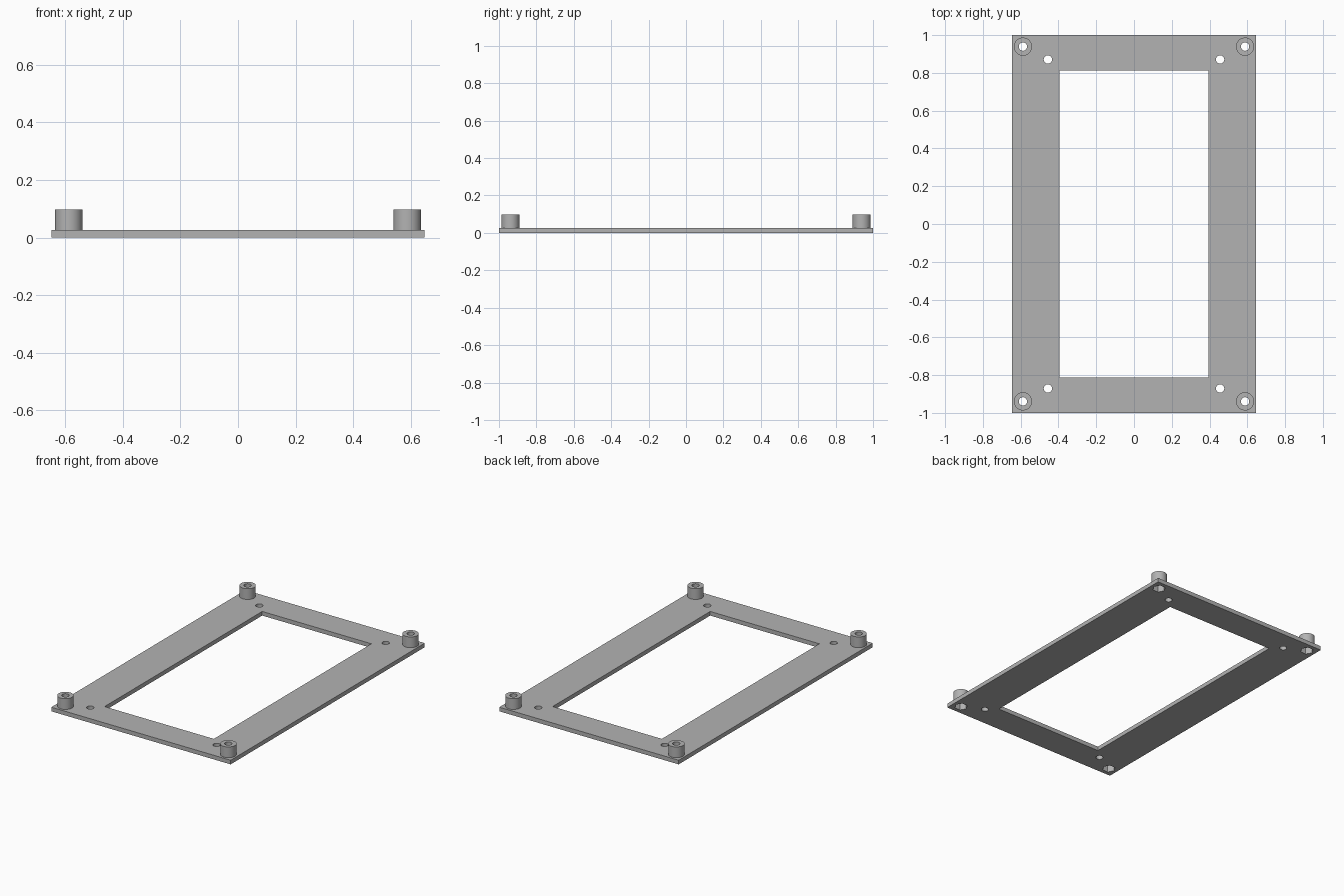
import bpy
import math

cube = bpy.data.objects.get("Cube")
if cube:
    bpy.data.objects.remove(cube, do_unlink=True)

# Main dimensions
HALF_X, HALF_Y, PLATE_H = 0.647, 1.0, 0.027
WIN_X, WIN_Y = 0.394, 0.812
POST_X, POST_Y, POST_R, POST_TOP = 0.588, 0.939, 0.048, 0.097
PILOT_X, PILOT_Y = 0.456, 0.871
HOLE_R, NUT_R, NUT_TOP = 0.022, 0.040, 0.050
CORNERS = [(sx, sy) for sx in (-1, 1) for sy in (-1, 1)]

grey = bpy.data.materials.new("plain_grey")
grey.use_nodes = True
COLOUR = (0.45, 0.45, 0.45, 1)
grey.diffuse_color = COLOUR
grey.node_tree.nodes["Principled BSDF"].inputs["Base Color"].default_value = COLOUR


def box(name, hx, hy, z0, z1):
    bpy.ops.mesh.primitive_cube_add(size=1, location=(0, 0, (z0 + z1) / 2))
    ob = bpy.context.object
    ob.name = name
    ob.scale = (2 * hx, 2 * hy, z1 - z0)
    bpy.ops.object.transform_apply(location=True, rotation=False, scale=True)
    return ob


def prism(name, x, y, r, z0, z1, sides=40, turn=0):
    bpy.ops.mesh.primitive_cylinder_add(vertices=sides, radius=r, depth=z1 - z0,
                                        location=(x, y, (z0 + z1) / 2),
                                        rotation=(0, 0, turn))
    ob = bpy.context.object
    ob.name = name
    return ob


def cut(ob, cutters):
    """Subtract each cutter from the part, then discard the cutters."""
    bpy.context.view_layer.objects.active = ob
    for c in cutters:
        c.hide_render = True
        mod = ob.modifiers.new("cut", "BOOLEAN")
        mod.operation = "DIFFERENCE"
        mod.solver = "EXACT"
        mod.object = c
        bpy.ops.object.modifier_apply(modifier=mod.name)
    for c in cutters:
        bpy.data.objects.remove(c, do_unlink=True)


def finish(ob):
    ob.data.materials.clear()
    ob.data.materials.append(grey)
    bpy.ops.object.select_all(action="DESELECT")
    ob.select_set(True)
    bpy.context.view_layer.objects.active = ob
    bpy.ops.object.shade_smooth_by_angle(angle=math.radians(30))


def nut_pocket(x, y):
    return prism("nut_cutter", x, y, NUT_R, -0.1, NUT_TOP, 6, math.radians(30))


# Flat frame with window, pilot holes and hexagonal nut pockets
frame = box("frame_plate", HALF_X, HALF_Y, 0, PLATE_H)
cutters = [box("window_cutter", WIN_X, WIN_Y, -0.1, 0.1)]
for sx, sy in CORNERS:
    cutters.append(prism("pilot_cutter", sx * PILOT_X, sy * PILOT_Y, HOLE_R, -0.1, 0.1))
    cutters.append(nut_pocket(sx * POST_X, sy * POST_Y))
cut(frame, cutters)
finish(frame)

# Corner standoffs with a screw hole above the nut pocket
for sx, sy in CORNERS:
    x, y = sx * POST_X, sy * POST_Y
    name = ("back" if sy > 0 else "front") + ("_left" if sx > 0 else "_right") + "_standoff"
    post = prism(name, x, y, POST_R, PLATE_H, POST_TOP)
    cut(post, [prism("screw_cutter", x, y, HOLE_R, -0.1, 0.2), nut_pocket(x, y)])
    finish(post)
